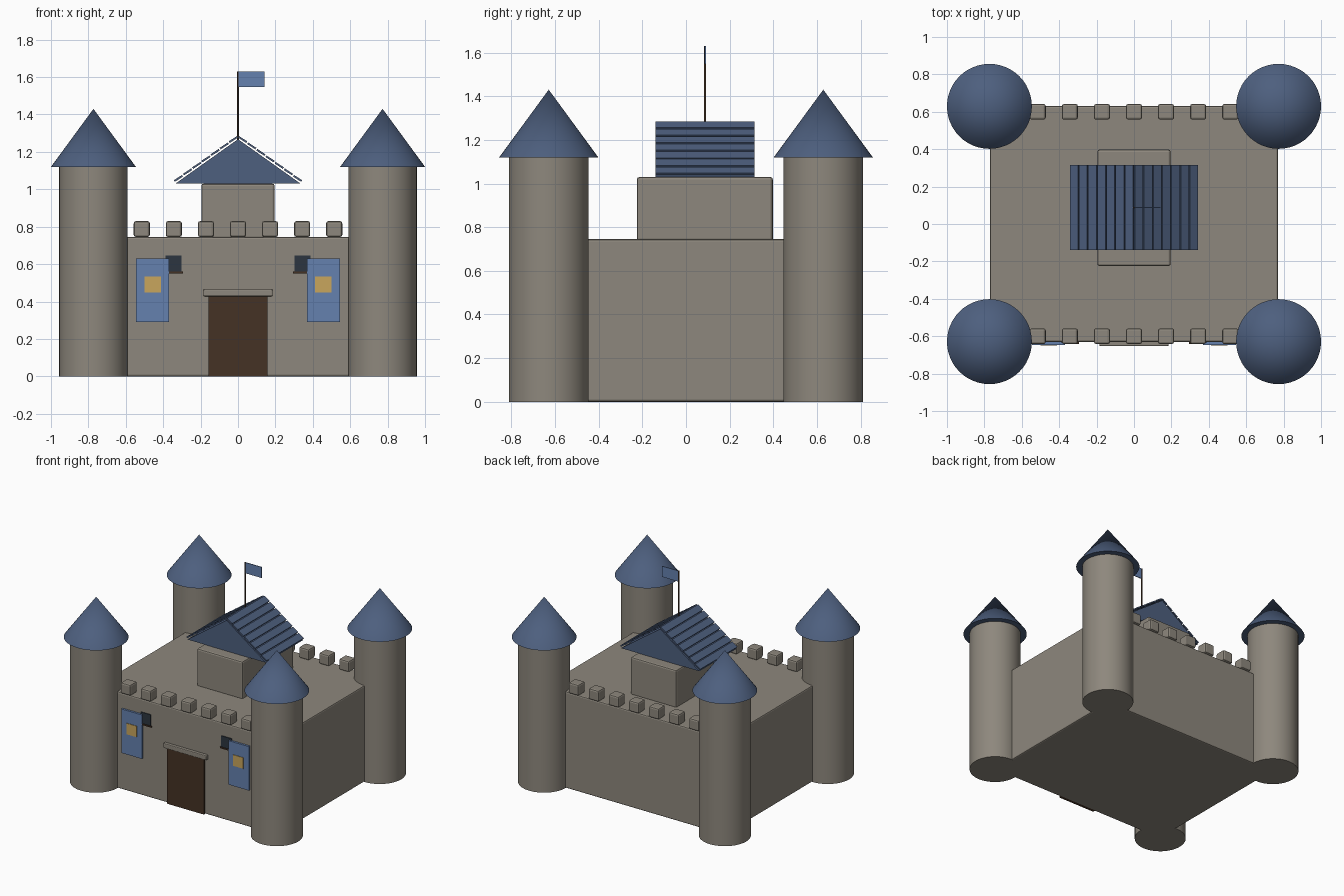
import bpy, bmesh, math
from mathutils import Matrix, Vector

if "Cube" in bpy.data.objects:
    bpy.data.objects.remove(bpy.data.objects["Cube"])


def mat(name, rgb):
    m = bpy.data.materials.new(name)
    m.diffuse_color = (*rgb, 1)
    m.use_nodes = True
    m.node_tree.nodes["Principled BSDF"].inputs["Base Color"].default_value = m.diffuse_color
    return m


STONE = mat("stone", (0.27, 0.245, 0.205))
SLATE = mat("slate", (0.075, 0.115, 0.21))
WOOD = mat("wood", (0.06, 0.032, 0.018))
CLOTH = mat("cloth", (0.13, 0.22, 0.43))
GOLD = mat("gold", (0.58, 0.38, 0.11))
GLASS = mat("glass", (0.025, 0.035, 0.05))


def finish(name, bm, material):
    bmesh.ops.recalc_face_normals(bm, faces=bm.faces)
    me = bpy.data.meshes.new(name)
    bm.to_mesh(me)
    bm.free()
    me.materials.append(material)
    ob = bpy.data.objects.new(name, me)
    bpy.context.collection.objects.link(ob)
    return ob


def box(name, x, y, z, material, bevel=0):
    """Box from (min, max) ranges on each axis."""
    bm = bmesh.new()
    c = Vector([(a + b) / 2 for a, b in (x, y, z)])
    s = [b - a for a, b in (x, y, z)]
    bmesh.ops.create_cube(bm, size=1, matrix=Matrix.Translation(c) @ Matrix.Diagonal((*s, 1)))
    ob = finish(name, bm, material)
    if bevel:
        mod = ob.modifiers.new("bevel", 'BEVEL')
        mod.width, mod.segments = bevel, 2
    return ob


def cone(name, x, y, z0, z1, r0, r1, material, sides=48):
    bm = bmesh.new()
    bmesh.ops.create_cone(bm, cap_ends=True, segments=sides, radius1=r0, radius2=r1,
                          depth=z1 - z0, matrix=Matrix.Translation((x, y, (z0 + z1) / 2)))
    bmesh.ops.remove_doubles(bm, verts=bm.verts, dist=1e-5)
    ob = finish(name, bm, material)
    bpy.ops.object.select_all(action='DESELECT')
    ob.select_set(True)
    bpy.context.view_layer.objects.active = ob
    bpy.ops.object.shade_smooth_by_angle(angle=math.radians(35))
    return ob


# Main walls and keep
box("main_walls", (-0.77, 0.77), (-0.63, 0.63), (0, 0.745), STONE, 0.01)
box("keep", (-0.196, 0.196), (-0.225, 0.398), (0.735, 1.03), STONE, 0.012)

# Corner towers with pointed roofs
for sx in (-1, 1):
    for sy in (-1, 1):
        cone("tower", sx * 0.773, sy * 0.629, 0, 1.12, 0.183, 0.183, STONE)
        cone("tower_roof", sx * 0.773, sy * 0.629, 1.12, 1.43, 0.227, 0, SLATE)

# Battlements along the front and back
for i in range(-3, 4):
    for sy in (-1, 1):
        x, y = i * 0.1715, sy * 0.6
        box("merlon", (x - 0.043, x + 0.043), (y - 0.042, y + 0.042), (0.745, 0.83), STONE, 0.012)

# Gabled keep roof
Y0, Y1 = -0.14, 0.315
bm = bmesh.new()
tri = [bm.verts.new((x, Y0, z)) for x, z in ((-0.335, 1.03), (0.335, 1.03), (0, 1.268))]
face = bm.faces.new(tri)
ext = bmesh.ops.extrude_face_region(bm, geom=[face])
bmesh.ops.translate(bm, vec=(0, Y1 - Y0, 0),
                    verts=[v for v in ext["geom"] if isinstance(v, bmesh.types.BMVert)])
finish("keep_roof", bm, SLATE)

# Rows of slats on both roof slopes
eave, ridge = Vector((0.343, 0, 1.041)), Vector((0.0, 0, 1.284))
slope = math.atan2(ridge.z - eave.z, eave.x)
pitch = (ridge - eave).length / 7
bm = bmesh.new()
for i in range(7):
    c = eave.lerp(ridge, (i + 0.5) / 7)
    for s in (-1, 1):
        m = (Matrix.Translation((s * c.x, (Y0 + Y1) / 2, c.z))
             @ Matrix.Rotation(s * (slope - 0.04), 4, 'Y')
             @ Matrix.Diagonal((pitch * 0.87, Y1 - Y0, 0.01, 1)))
        bmesh.ops.create_cube(bm, size=1, matrix=m)
finish("roof_slats", bm, SLATE)

# Flag
cone("flag_pole", 0, 0.0875, 1.26, 1.63, 0.005, 0.005, WOOD, 12)
box("flag", (0.003, 0.142), (0.0845, 0.0905), (1.547, 1.63), CLOTH)

# Gate and lintel
box("gate", (-0.158, 0.158), (-0.643, -0.61), (0, 0.43), WOOD)
box("gate_lintel", (-0.185, 0.185), (-0.653, -0.61), (0.428, 0.465), STONE, 0.006)

# Windows and banners either side of the gate
for s in (-1, 1):
    def span(a, b):
        return tuple(sorted((s * a, s * b)))
    box("window", span(0.302, 0.388), (-0.636, -0.61), (0.558, 0.645), GLASS)
    box("window_sill", span(0.294, 0.396), (-0.642, -0.61), (0.55, 0.56), WOOD)
    box("banner", span(0.37, 0.545), (-0.646, -0.625), (0.29, 0.63), CLOTH)
    box("banner_emblem", span(0.412, 0.5), (-0.65, -0.64), (0.448, 0.533), GOLD)
